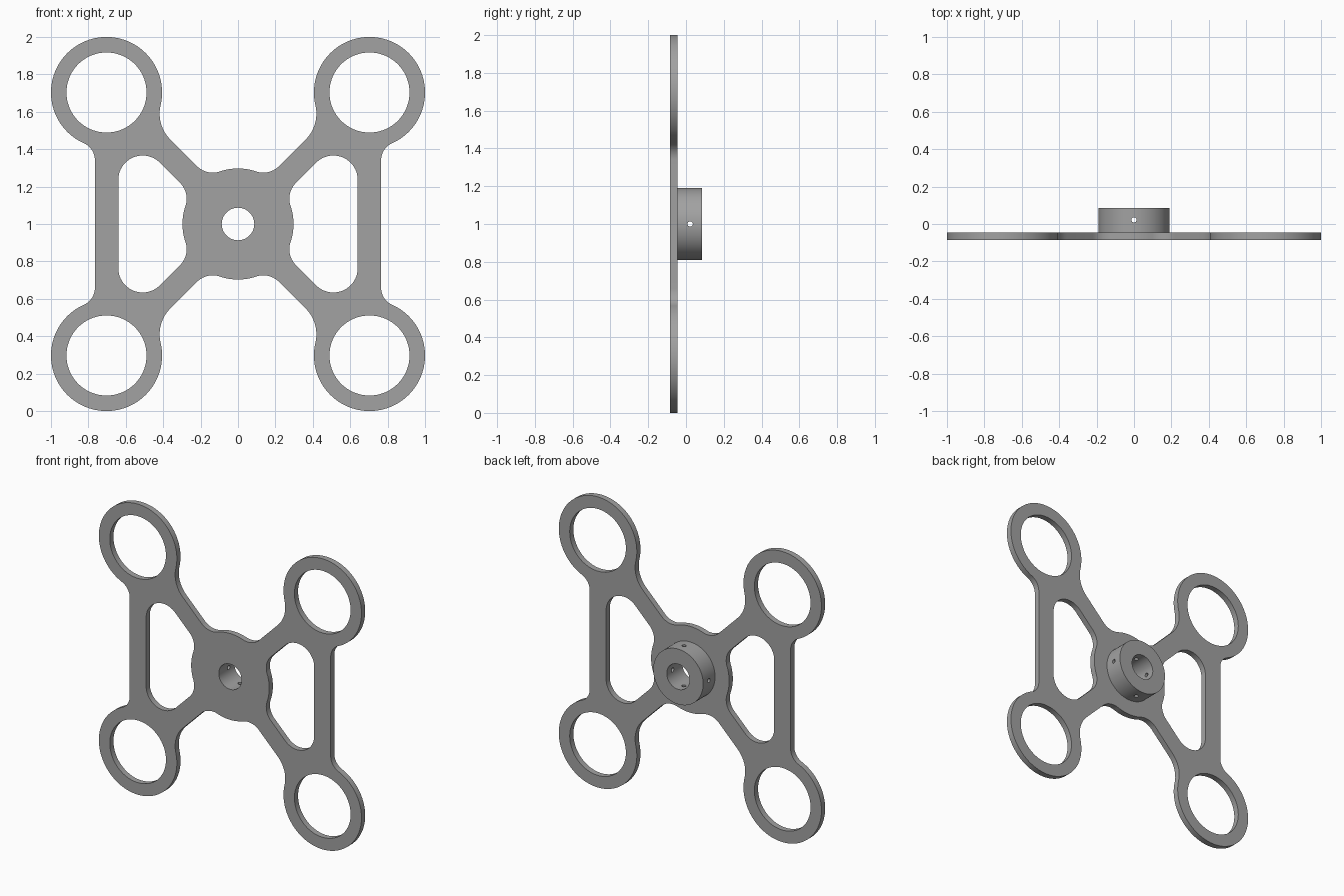
import bpy, bmesh
from math import pi, sqrt, radians
from mathutils import Vector, Matrix

cube = bpy.data.objects.get("Cube")
if cube:
    bpy.data.objects.remove(cube)

grey = bpy.data.materials.new("grey metal")
grey.use_nodes = True
COLOUR = (0.36, 0.36, 0.36, 1)
grey.diffuse_color = COLOUR
grey.node_tree.nodes["Principled BSDF"].inputs["Base Color"].default_value = COLOUR

# Main dimensions, measured from the centre of the plate
HUB = 0.297        # radius of the plate's middle disc
RING = 0.297       # outer radius of the corner rings
HOLE = 0.214       # inner radius of the corner rings
OFFSET = 0.703     # corner ring centre in x and z
ARM = 0.09         # arm edges run along z = x +- ARM
BAR_IN, BAR_OUT = 0.64, 0.765
BORE, COLLAR = 0.087, 0.19
FRONT, STEP, BACK = -0.085, -0.045, 0.085
CENTRE = Vector((0, 0))
CORNER = Vector((OFFSET, OFFSET))
DIAG = Vector((1, -1)) / sqrt(2)


def arc(centre, radius, start, end, steps=14):
    """Points on the short arc between the directions start and end."""
    a = Vector(start).normalized()
    turn = -a.angle_signed(Vector(end))
    return [centre + radius * (Matrix.Rotation(turn * i / steps, 2) @ a)
            for i in range(steps + 1)]


def circle(centre, radius, steps=96):
    return [centre + Matrix.Rotation(2 * pi * i / steps, 2) @ Vector((radius, 0))
            for i in range(steps)]


def arm_fillet(centre, radius, f, side):
    """Centre of a fillet touching the upper arm edge and a circle on the diagonal."""
    across = ARM / sqrt(2) + f
    along = sqrt((radius + f) ** 2 - across ** 2)
    return centre - DIAG * across + Vector((1, 1)) / sqrt(2) * along * side


def flip(points, x=1, z=1):
    return [Vector((p.x * x, p.y * z)) for p in points]


def extrude(name, loops, y0, y1):
    """Solid from outlines with holes, standing upright between y0 and y1."""
    data = bpy.data.curves.new(name, "CURVE")
    data.dimensions = "2D"
    data.fill_mode = "BOTH"
    data.extrude = (y1 - y0) / 2
    for loop in loops:
        spline = data.splines.new("POLY")
        spline.points.add(len(loop) - 1)
        for point, p in zip(spline.points, loop):
            point.co = (p.x, p.y, 0, 1)
        spline.use_cyclic_u = True
    ob = bpy.data.objects.new(name, data)
    bpy.context.collection.objects.link(ob)
    select(ob)
    bpy.ops.object.convert(target="MESH")
    ob = bpy.context.object
    ob.data.transform(Matrix.Translation((0, (y0 + y1) / 2, 1)) @ Matrix.Rotation(pi / 2, 4, "X"))
    bm = bmesh.new()
    bm.from_mesh(ob.data)
    bmesh.ops.remove_doubles(bm, verts=bm.verts, dist=0.0001)
    bmesh.ops.recalc_face_normals(bm, faces=bm.faces)
    bm.to_mesh(ob.data)
    bm.free()
    ob.data.materials.clear()
    ob.data.materials.append(grey)
    return ob


def select(ob):
    bpy.ops.object.select_all(action="DESELECT")
    ob.select_set(True)
    bpy.context.view_layer.objects.active = ob


def smooth(ob):
    select(ob)
    bpy.ops.object.shade_smooth_by_angle(angle=radians(30))


# Fillets between the hub, the arms, the corner rings and the side bars
hub_f, ring_f, bar_f, win_f = 0.12, 0.195, 0.10, 0.13
near = arm_fillet(CENTRE, HUB, hub_f, 1)
far = arm_fillet(CORNER, RING, ring_f, -1)
bar_x = BAR_OUT + bar_f
low = Vector((bar_x, OFFSET - sqrt((RING + bar_f) ** 2 - (bar_x - OFFSET) ** 2)))
hub_blend = arc(near, hub_f, -near, DIAG)

# One quarter of the outer outline, from the top of the hub to the side bar
ring_in, ring_out = far - CORNER, low - CORNER
outward = Vector((1, 1))
quarter = (arc(CENTRE, HUB, (0, 1), near)[:-1] + hub_blend
           + arc(far, ring_f, DIAG, CORNER - far)
           + arc(CORNER, RING, ring_in, (-1, 1), 16)[1:]
           + arc(CORNER, RING, (-1, 1), outward, 24)[1:]
           + arc(CORNER, RING, outward, (1, -1), 24)[1:]
           + arc(CORNER, RING, (1, -1), ring_out, 16)[1:-1]
           + arc(low, bar_f, CORNER - low, (-1, 0)))
right_half = quarter + flip(quarter, z=-1)[::-1][:-1]
outline = right_half + flip(right_half, x=-1)[::-1][:-1]
outline.pop()  if (outline[-1] - outline[0]).length < 0.0001 else None

# Side window: rounded corner, arm edge, hub blend and hub arc
win = Vector((BAR_IN - win_f, BAR_IN - win_f - ARM - win_f * sqrt(2)))
blend = [p.yx for p in hub_blend][::-1]
half_window = (arc(win, win_f, (1, 0), (0, 1)) + arc(win, win_f, (0, 1), -DIAG)[1:]
               + blend + arc(CENTRE, HUB, near.yx, (1, 0))[1:])
window = half_window + flip(half_window, z=-1)[::-1][1:]

holes = [circle(CENTRE, BORE), window, flip(window, x=-1)]
holes += [circle(Vector((x, z)), HOLE) for x in (-OFFSET, OFFSET) for z in (-OFFSET, OFFSET)]
plate = extrude("mounting_plate", [outline] + holes, FRONT, STEP)
smooth(plate)

# Collar behind the plate, drilled for set screws
collar = extrude("shaft_collar", [circle(CENTRE, COLLAR), circle(CENTRE, BORE)], STEP, BACK)
for axis in ("X", "Y"):
    bm = bmesh.new()
    turn = Matrix.Rotation(pi / 2, 4, "Y") if axis == "X" else Matrix.Identity(4)
    bmesh.ops.create_cone(bm, cap_ends=True, segments=24, radius1=0.014, radius2=0.014,
                          depth=0.5, matrix=Matrix.Translation((0, 0.022, 1)) @ turn)
    mesh = bpy.data.meshes.new("screw_hole_cutter")
    bm.to_mesh(mesh)
    bm.free()
    cutter = bpy.data.objects.new("screw_hole_cutter", mesh)
    cutter.hide_render = True
    bpy.context.collection.objects.link(cutter)
    select(collar)
    cut = collar.modifiers.new("screw_hole", "BOOLEAN")
    cut.operation = "DIFFERENCE"
    cut.solver = "EXACT"
    cut.object = cutter
    bpy.ops.object.modifier_apply(modifier=cut.name)
    bpy.data.objects.remove(cutter)
smooth(collar)
